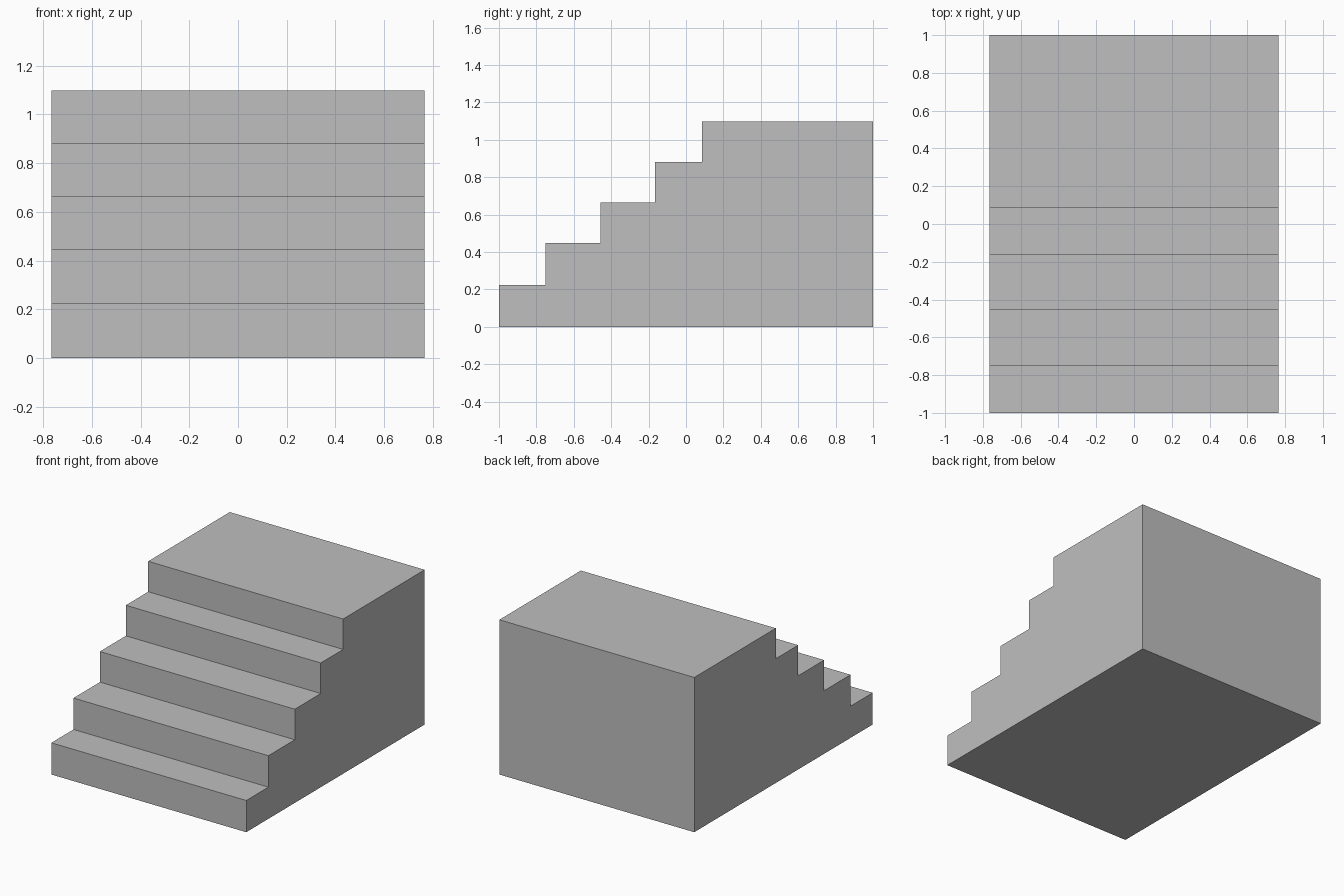
import bpy, bmesh

if "Cube" in bpy.data.objects:
    bpy.data.objects.remove(bpy.data.objects["Cube"])

# Side profile: front edge (y) and height (z) of each step
HALF_WIDTH = 0.765
BACK = 1.0
STEPS = [(-1.0, 0.225), (-0.752, 0.448), (-0.456, 0.665), (-0.165, 0.882), (0.086, 1.098)]

# Plain grey stone
stone = bpy.data.materials.new("grey_stone")
stone.diffuse_color = (0.52, 0.52, 0.52, 1.0)
stone.use_nodes = True
stone.node_tree.nodes["Principled BSDF"].inputs["Base Color"].default_value = stone.diffuse_color

# Stepped outline, walked up the stairs and closed at the back
outline = [(STEPS[0][0], 0.0)]
for i, (y, z) in enumerate(STEPS):
    next_y = STEPS[i + 1][0] if i + 1 < len(STEPS) else BACK
    outline += [(y, z), (next_y, z)]
outline.append((BACK, 0.0))

# Solid staircase: outline extruded across the width
bm = bmesh.new()
side = bm.faces.new([bm.verts.new((-HALF_WIDTH, y, z)) for y, z in outline])
extruded = bmesh.ops.extrude_face_region(bm, geom=[side], use_keep_orig=True)
verts = [v for v in extruded["geom"] if isinstance(v, bmesh.types.BMVert)]
bmesh.ops.translate(bm, verts=verts, vec=(2 * HALF_WIDTH, 0, 0))
bmesh.ops.recalc_face_normals(bm, faces=bm.faces)

mesh = bpy.data.meshes.new("staircase")
bm.to_mesh(mesh)
bm.free()
mesh.materials.append(stone)
bpy.context.collection.objects.link(bpy.data.objects.new("staircase", mesh))
